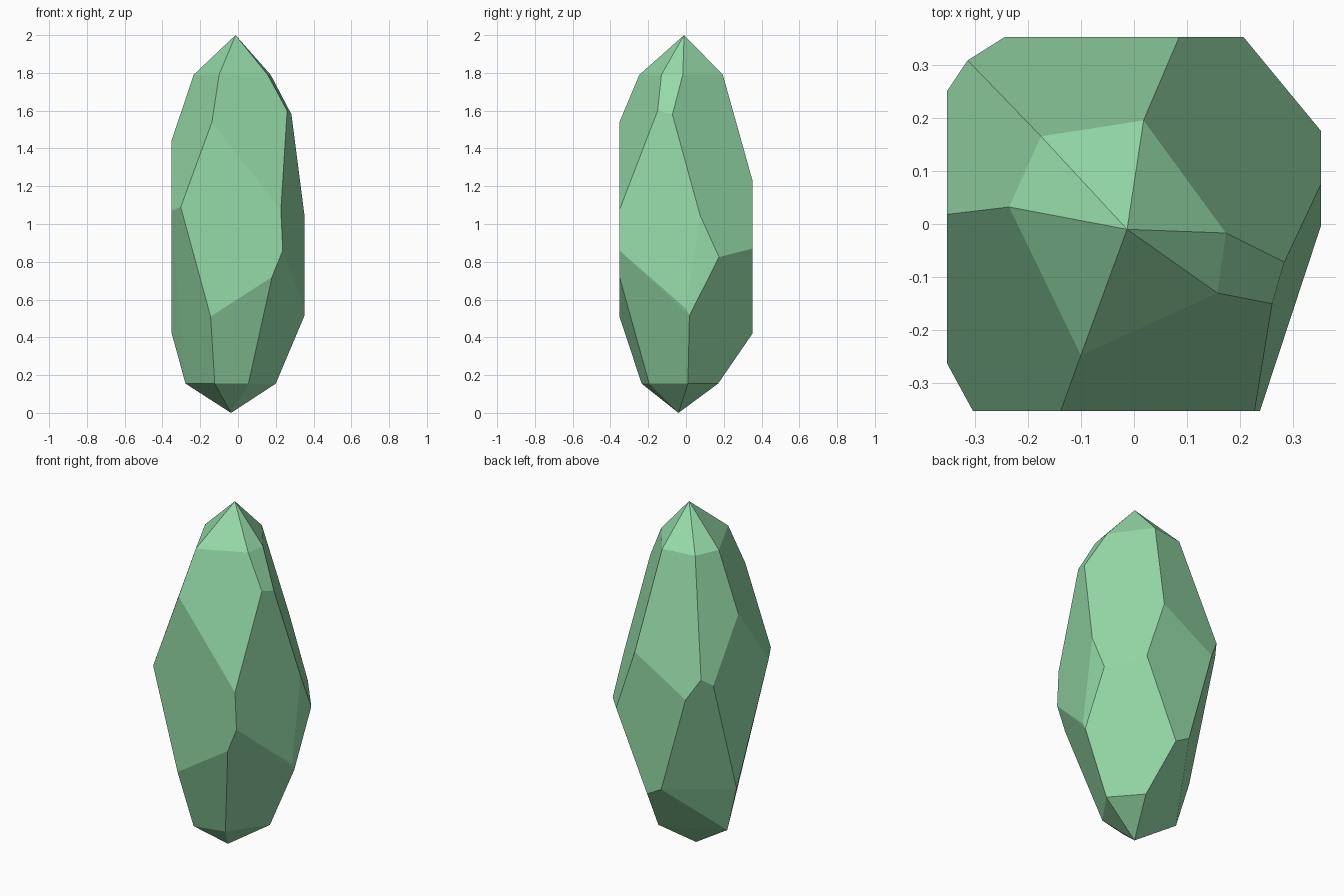
import bpy, bmesh, math

# Corner points of the cut gem, grouped by level; W is half its width
W = 0.352
tips = [(-0.013, -0.01, 2.0), (-0.037, -0.04, 0.0)]
crown = [(x, y, 1.79) for x, y in (
    (-0.10, -0.247), (0.157, -0.13), (0.173, -0.017),
    (0.018, 0.195), (-0.175, 0.165), (-0.235, 0.032))]
shoulder = [(0.26, -0.15, 1.60), (0.283, -0.072, 1.58)]
base = [(x, y, 0.155) for x, y in (
    (-0.123, -0.235), (0.055, -0.195), (0.20, 0.01),
    (0.06, 0.17), (-0.278, 0.015))]

# Flat sides, each a polygon lying on the bounding planes
front = [(x, -W, z) for x, z in (
    (-0.138, 1.54), (-0.303, 1.09), (-0.145, 0.51),
    (0.18, 0.72), (0.237, 0.86), (0.227, 1.075))]
back = [(x, W, z) for x, z in (
    (0.085, 1.23), (0.206, 0.87), (0.005, 0.42), (-0.086, 0.47), (-0.243, 1.035))]
right = [(W, y, z) for y, z in (
    (0.075, 1.045), (0.175, 0.825), (0.018, 0.515), (-0.003, 0.555))]
left = [(-W, y, z) for y, z in (
    (0.018, 1.44), (0.25, 1.11), (0.035, 0.425), (-0.262, 1.07))]
corner = [(-0.313, 0.308, 1.155)]

# Wrap the points in flat facets
bm = bmesh.new()
for p in tips + crown + shoulder + base + front + back + right + left + corner:
    bm.verts.new(p)
bmesh.ops.convex_hull(bm, input=bm.verts)
bmesh.ops.dissolve_limit(bm, angle_limit=math.radians(2.5),
                         verts=bm.verts, edges=bm.edges)
bmesh.ops.recalc_face_normals(bm, faces=bm.faces)
mesh = bpy.data.meshes.new("crystal")
bm.to_mesh(mesh)
bm.free()

crystal = bpy.data.objects.new("crystal", mesh)
bpy.context.collection.objects.link(crystal)

# Green stone
green = bpy.data.materials.new("green_stone")
green.diffuse_color = (0.30, 0.70, 0.39, 1)
mesh.materials.append(green)
